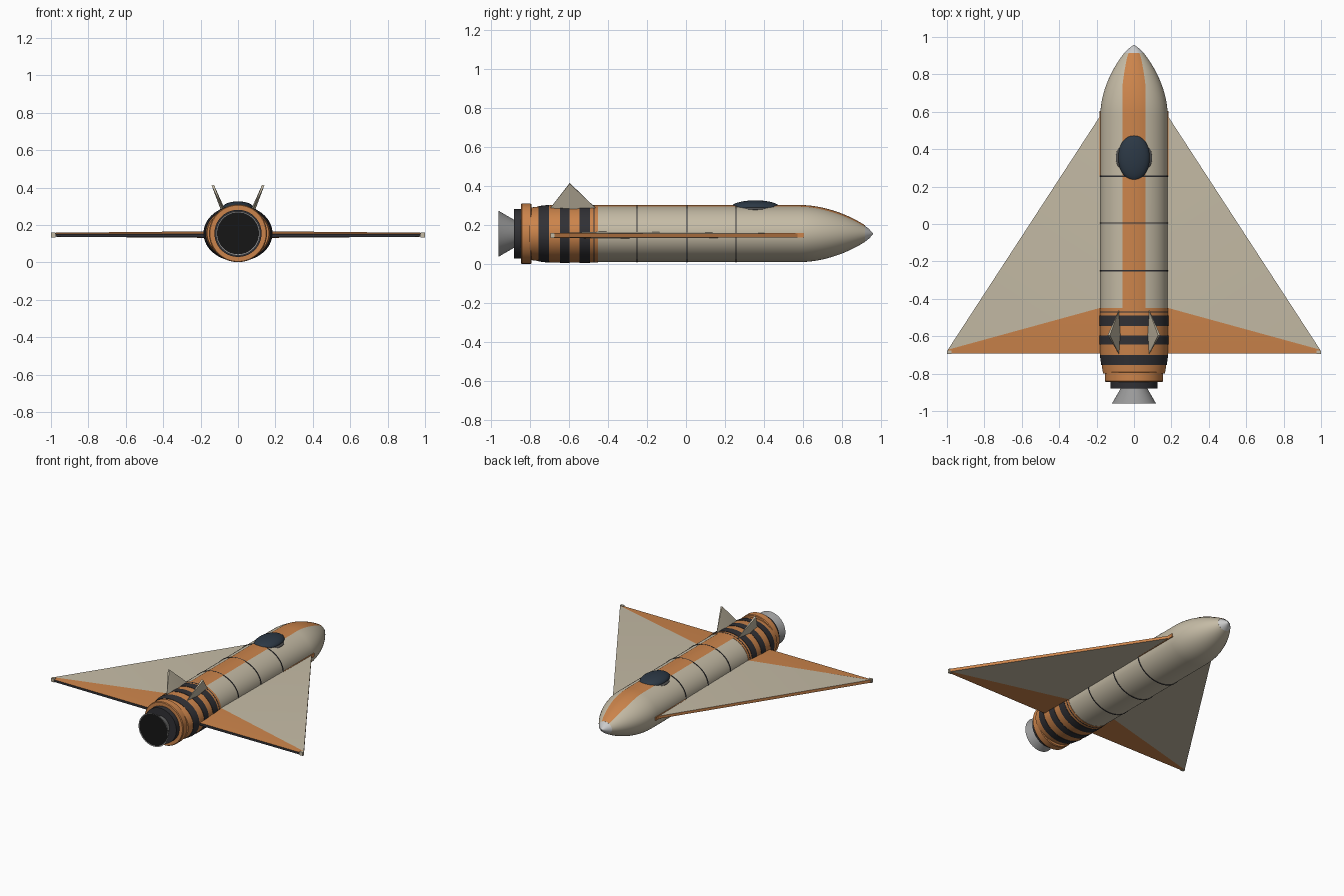
import bpy, bmesh, math
from mathutils import Vector

if "Cube" in bpy.data.objects:
    bpy.data.objects.remove(bpy.data.objects["Cube"])

CZ = 0.155          # height of the body axis
ORANGE = (0.60, 0.23, 0.07)
BEIGE = (0.56, 0.50, 0.38)
DARK = (0.03, 0.03, 0.035)
mats = {}


def mat(rgb):
    if rgb not in mats:
        mats[rgb] = bpy.data.materials.new("paint")
        mats[rgb].diffuse_color = (*rgb, 1)
    return mats[rgb]


def finish(bm, name, colors, angle=35):
    bmesh.ops.recalc_face_normals(bm, faces=bm.faces)
    me = bpy.data.meshes.new(name)
    bm.to_mesh(me)
    bm.free()
    ob = bpy.data.objects.new(name, me)
    bpy.context.collection.objects.link(ob)
    for c in colors:
        me.materials.append(mat(c))
    bpy.ops.object.select_all(action='DESELECT')
    ob.select_set(True)
    bpy.context.view_layer.objects.active = ob
    bpy.ops.object.shade_smooth_by_angle(angle=math.radians(angle))
    return ob


def loft(name, sections, color, seg=64, caps=True):
    """Elliptical sections (y, rx, rz) skinned along the body axis."""
    bm = bmesh.new()
    rings = []
    for y, rx, rz in sections:
        rings.append([bm.verts.new((rx * math.sin(2 * math.pi * i / seg), y,
                                    CZ + rz * math.cos(2 * math.pi * i / seg)))
                      for i in range(seg)])
    for a, b in zip(rings, rings[1:]):
        for i in range(seg):
            j = (i + 1) % seg
            bm.faces.new((a[i], a[j], b[j], b[i]))
    if caps:
        bm.faces.new(rings[0])
        bm.faces.new(rings[-1])
    return finish(bm, name, [color])


def radius(y):
    """Body half width at a station along y."""
    if y > 0.58:
        t = (y - 0.58) / 0.39
        return 0.18 * max(0, 1 - t ** 1.9) ** 0.9
    if y < -0.69:
        return 0.18 - 0.15 * (-0.69 - y)
    return 0.18


def body(y, grow=0.0):
    r = radius(y)
    rz = r * 0.145 / 0.18
    return (y, r + grow, rz + grow)


# Hull, nose tip and aft section
nose_y = [0.58 + 0.335 * i / 14 for i in range(15)]
loft("hull", [body(y) for y in [-0.45] + nose_y], BEIGE)
r0 = radius(0.915)
loft("nose_tip", [(0.915, r0, r0 * 0.8), (0.935, r0 * .62, r0 * .5),
                  (0.957, 0.003, 0.003)], (0.8, 0.8, 0.8))
loft("aft_section", [body(-0.45, 0.002), body(-0.69, 0.002), body(-0.80, 0.002)], ORANGE)

# Dark bands and thin panel lines
for y0, y1 in ((-0.545, -0.49), (-0.645, -0.595), (-0.755, -0.70)):
    loft("tail_band", [body(y0, 0.0045), body(y1, 0.0045)], DARK)
for y in (-0.47, -0.25, 0.005, 0.255):
    loft("panel_line", [body(y - 0.003, 0.003), body(y + 0.003, 0.003)], DARK)

# Orange stripe lying over the hull
bm = bmesh.new()
rows = []
for y in [-0.45] + nose_y:
    r = radius(y)
    half = min(0.062, 0.015 + 0.062 * r / 0.18 * 0.9, r * 0.55)
    row = []
    for k in range(9):
        x = half * (k / 4 - 1)
        row.append(bm.verts.new((x, y, CZ + 0.0025 + r * 0.805 * math.sqrt(1 - (x / r) ** 2))))
    rows.append(row)
for a, b in zip(rows, rows[1:]):
    for k in range(8):
        bm.faces.new((a[k], a[k + 1], b[k + 1], b[k]))
finish(bm, "top_stripe", [ORANGE])

# Engine: flange, collar, bell and dark throat
loft("engine_flange", [(-0.79, 0.15, 0.15), (-0.795, 0.155, 0.154),
                       (-0.84, 0.155, 0.154), (-0.845, 0.15, 0.15)], ORANGE)
loft("engine_collar", [(-0.84, 0.126, 0.126), (-0.88, 0.126, 0.126)], DARK)
loft("engine_bell", [(-0.87, 0.066, 0.066), (-0.96, 0.118, 0.118), (-0.958, 0.112, 0.112)],
     (0.32, 0.32, 0.32), caps=False)
loft("engine_throat", [(-0.955, 0.114, 0.114), (-0.953, 0.11, 0.11)], (0.008, 0.008, 0.008))


# Canopy glass and its lower frame
def ellipsoid(name, center, size, color):
    bm = bmesh.new()
    bmesh.ops.create_uvsphere(bm, u_segments=40, v_segments=20, radius=1)
    bmesh.ops.scale(bm, vec=size, verts=bm.verts)
    bmesh.ops.translate(bm, vec=center, verts=bm.verts)
    finish(bm, name, [color])


ellipsoid("canopy", (0, 0.355, 0.290), (0.084, 0.125, 0.036), (0.025, 0.04, 0.06))
ellipsoid("canopy_frame", (0, 0.355, 0.280), (0.097, 0.105, 0.02), (0.08, 0.08, 0.08))


def box(name, lo, hi, color):
    bm = bmesh.new()
    bmesh.ops.create_cube(bm, size=1)
    lo, hi = Vector(lo), Vector(hi)
    bmesh.ops.scale(bm, vec=[abs(c) for c in hi - lo], verts=bm.verts)
    bmesh.ops.translate(bm, vec=(lo + hi) / 2, verts=bm.verts)
    finish(bm, name, [color])


# Delta wings, root strips and fins on both sides
for s in (-1, 1):
    outline = [(0.15, 0.625, 0.156, 0.137), (0.15, -0.44, 0.166, 0.131),
               (0.15, -0.692, 0.152, 0.134), (0.995, -0.692, 0.152, 0.137),
               (0.995, -0.672, 0.158, 0.137)]
    bm = bmesh.new()
    top = [bm.verts.new((s * x, y, zt)) for x, y, zt, zb in outline]
    low = [bm.verts.new((s * x, y, zb)) for x, y, zt, zb in outline]
    for v in (top, low):
        bm.faces.new((v[0], v[1], v[4])).material_index = 0
        bm.faces.new((v[1], v[2], v[3], v[4])).material_index = 1
    for i in range(5):
        j = (i + 1) % 5
        f = bm.faces.new((top[i], top[j], low[j], low[i]))
        f.material_index = {2: 2, 4: 1}.get(i, 0)
    finish(bm, "wing", [BEIGE, ORANGE, DARK], 5)
    box("wing_tip", (s * 0.975, -0.694, 0.134), (s * 1.0, -0.676, 0.160), BEIGE)
    box("wing_root_strip", (s * 0.172, 0.26, 0.135), (s * 0.185, 0.605, 0.160), ORANGE)

    # Canted triangular fin, thickest at its middle
    bm = bmesh.new()
    ends = [bm.verts.new((s * 0.078, y, 0.280)) for y in (-0.70, -0.455)]
    tips = [bm.verts.new((s * x, -0.595, z)) for x, z in ((0.129, 0.415), (0.141, 0.411))]
    mids = [bm.verts.new((s * x, -0.595, z)) for x, z in ((0.070, 0.283), (0.090, 0.275))]
    for t, m in zip(tips, mids):
        for e in ends:
            bm.faces.new((e, m, t))
    for e in ends:
        bm.faces.new((e, tips[0], tips[1]))
        bm.faces.new((e, mids[0], mids[1]))
    finish(bm, "tail_fin", [BEIGE], 10)

for m in bpy.data.materials:
    if m.users and not m.is_grease_pencil:
        m.use_nodes = True
        m.node_tree.nodes["Principled BSDF"].inputs["Base Color"].default_value = m.diffuse_color
